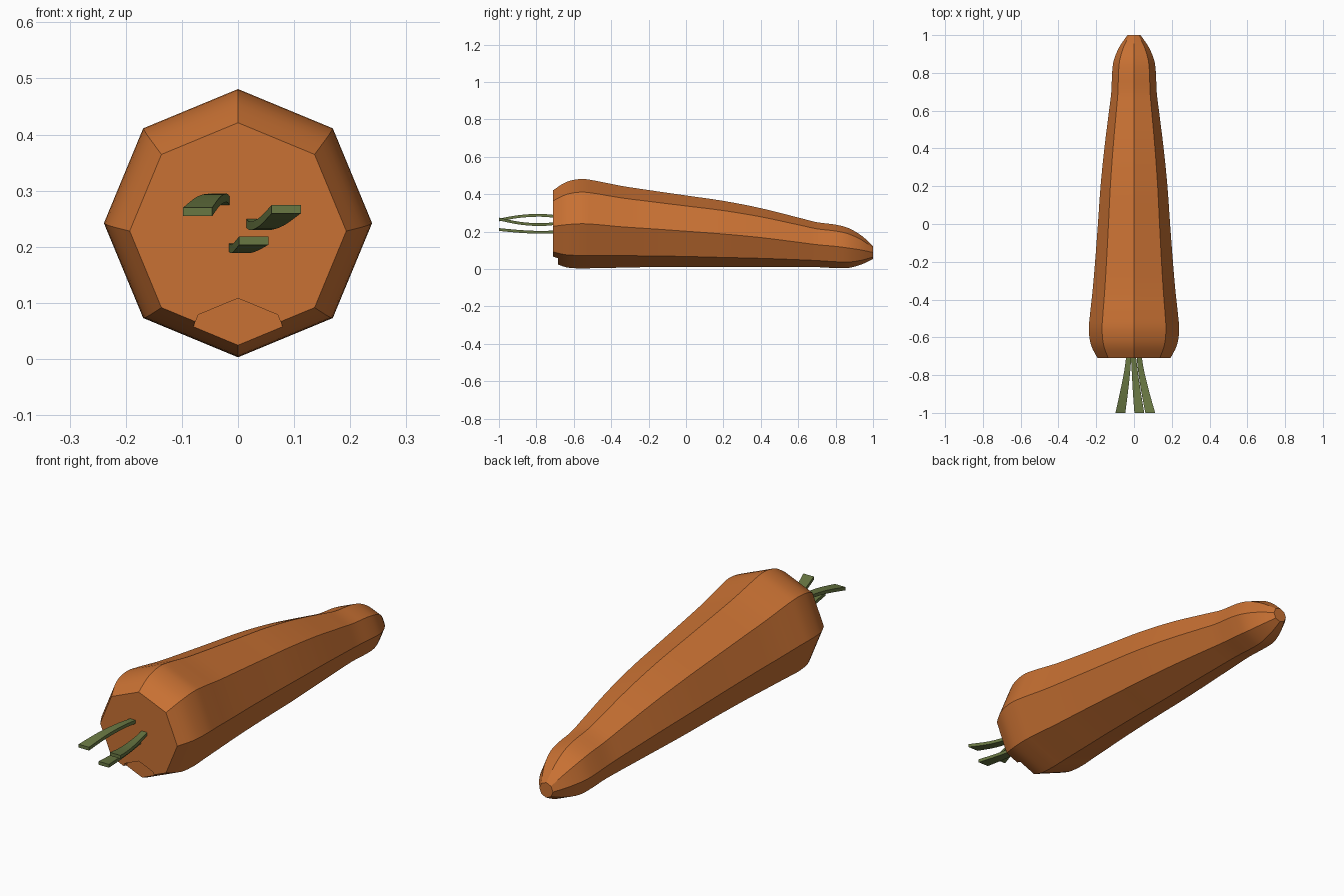
import bpy, bmesh, math

if "Cube" in bpy.data.objects:
    bpy.data.objects.remove(bpy.data.objects["Cube"])


def material(name, rgb):
    m = bpy.data.materials.new(name)
    m.diffuse_color = (*rgb, 1)
    m.use_nodes = True
    m.node_tree.nodes["Principled BSDF"].inputs["Base Color"].default_value = m.diffuse_color
    return m


ORANGE = material("carrot orange", (0.58, 0.165, 0.033))
GREEN = material("stem green", (0.14, 0.185, 0.055))


def spline(points, steps):
    """Catmull-Rom curve through tuples of any length."""
    pts = [points[0]] + points + [points[-1]]
    out = []
    for i in range(1, len(pts) - 2):
        a, b, c, d = pts[i - 1:i + 3]
        for s in range(steps):
            t = s / steps
            out.append([0.5 * (2 * q + (r - p) * t + (2 * p - 5 * q + 4 * r - w) * t * t
                               + (3 * q - p - 3 * r + w) * t ** 3)
                        for p, q, r, w in zip(a, b, c, d)])
    return out + [list(points[-1])]


def loft(name, rings, mat):
    """Skin a list of equal-length vertex rings and cap both ends."""
    bm = bmesh.new()
    rows = [[bm.verts.new(p) for p in ring] for ring in rings]
    n = len(rows[0])
    for a, b in zip(rows, rows[1:]):
        for i in range(n):
            j = (i + 1) % n
            bm.faces.new((a[i], a[j], b[j], b[i]))
    bm.faces.new(rows[0])
    bm.faces.new(rows[-1])
    bmesh.ops.recalc_face_normals(bm, faces=bm.faces)
    me = bpy.data.meshes.new(name)
    bm.to_mesh(me)
    bm.free()
    me.materials.append(mat)
    ob = bpy.data.objects.new(name, me)
    bpy.context.collection.objects.link(ob)
    return ob


def octagon(y, z, r):
    return [(r * math.sin(k * math.pi / 4), y, z + r * math.cos(k * math.pi / 4))
            for k in range(8)]


# Carrot root: (y, centre height, radius) along its length
profile = [(-0.71, 0.228, 0.193), (-0.64, 0.237, 0.228), (-0.56, 0.242, 0.239),
           (-0.48, 0.238, 0.233), (-0.35, 0.226, 0.219), (-0.2, 0.216, 0.206),
           (0, 0.202, 0.191), (0.2, 0.187, 0.177), (0.4, 0.168, 0.157),
           (0.6, 0.143, 0.132), (0.7, 0.130, 0.120), (0.8, 0.121, 0.116),
           (0.87, 0.112, 0.106), (0.94, 0.101, 0.076), (1.0, 0.088, 0.034)]
root = loft("carrot_root", [octagon(*p) for p in spline(profile, 4)], ORANGE)

# Shallow notch at the bottom of the front face
cutter = loft("notch_cutter", [octagon(-0.8, 0.008, 0.1), octagon(-0.685, 0.008, 0.1)], ORANGE)
cutter.hide_render = True
mod = root.modifiers.new("notch", 'BOOLEAN')
mod.operation, mod.solver, mod.object = 'DIFFERENCE', 'EXACT', cutter
bpy.context.view_layer.objects.active = root
root.select_set(True)
bpy.ops.object.modifier_apply(modifier=mod.name)
bpy.data.objects.remove(cutter, do_unlink=True)

# Stems: flat strips, points are (y, x centre, z centre, half width)
stems = {
    "left_stem": [(-0.69, -0.027, 0.280, 0.013), (-0.78, -0.036, 0.287, 0.016),
                  (-0.89, -0.053, 0.281, 0.021), (-1.0, -0.072, 0.262, 0.026)],
    "right_stem": [(-0.69, 0.026, 0.244, 0.013), (-0.78, 0.038, 0.237, 0.016),
                   (-0.89, 0.060, 0.245, 0.021), (-1.0, 0.086, 0.267, 0.026)],
    "middle_stem": [(-0.69, -0.004, 0.199, 0.013), (-0.78, 0.004, 0.196, 0.016),
                    (-0.89, 0.015, 0.201, 0.021), (-1.0, 0.028, 0.211, 0.026)],
}
T = 0.0075
parts = [root]
for name, path in stems.items():
    rings = [[(x - w, y, z - T), (x + w, y, z - T), (x + w, y, z + T), (x - w, y, z + T)]
             for y, x, z, w in spline(path, 4)]
    parts.append(loft(name, rings, GREEN))

# Smooth along the length, crisp along the ridges
for ob in parts:
    bpy.ops.object.select_all(action='DESELECT')
    ob.select_set(True)
    bpy.context.view_layer.objects.active = ob
    bpy.ops.object.shade_smooth_by_angle(angle=math.radians(30))
